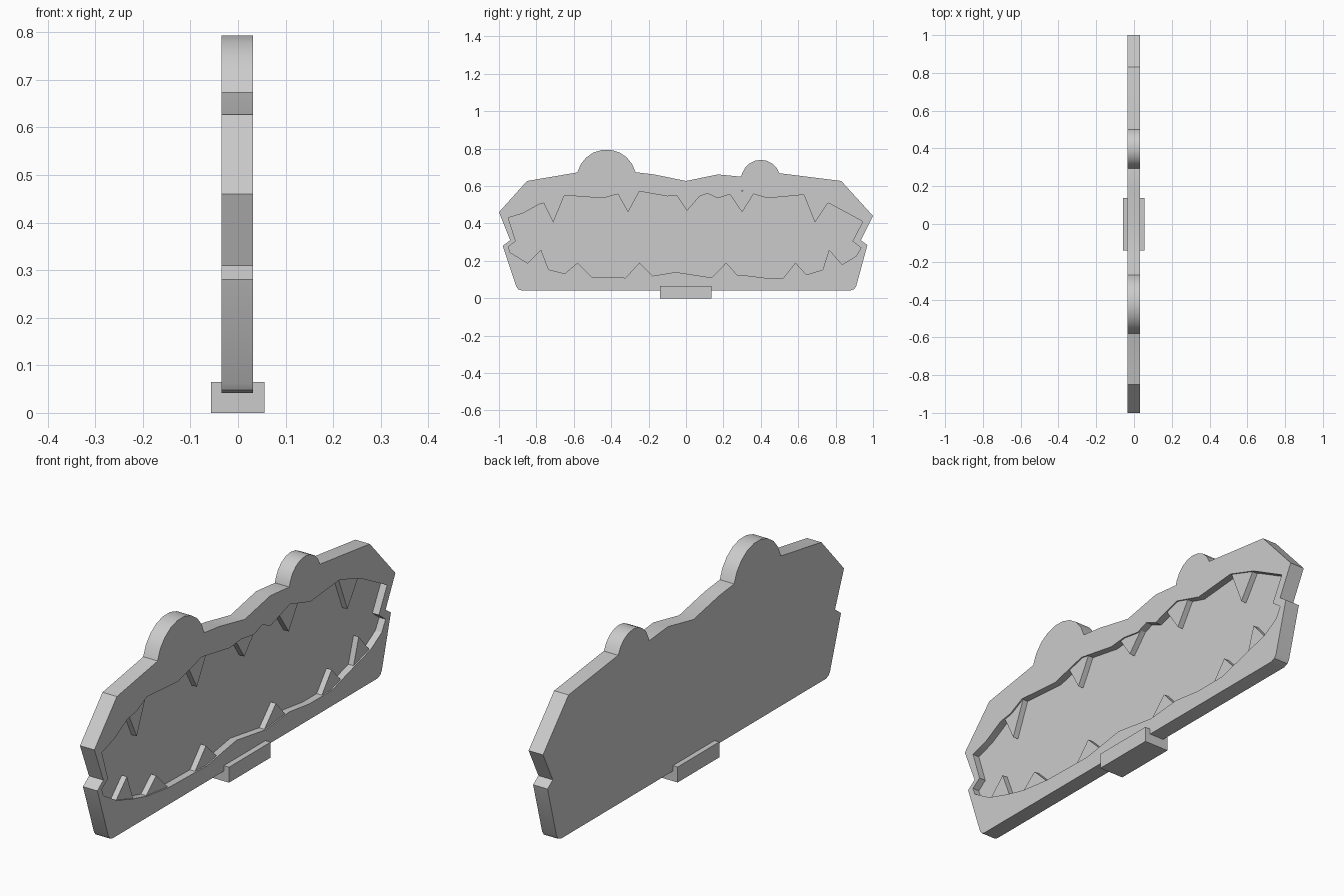
import bpy, bmesh, math

BACK, FRONT, FLOOR, TOOTH = -0.035, 0.032, 0.002, 0.026


def prism(name, profile, x0, x1):
    """Extrude a (y, z) profile along x."""
    bm = bmesh.new()
    face = bm.faces.new([bm.verts.new((x0, y, z)) for y, z in profile])
    ext = bmesh.ops.extrude_face_region(bm, geom=[face])
    for v in ext["geom"]:
        if isinstance(v, bmesh.types.BMVert):
            v.co.x = x1
    bmesh.ops.recalc_face_normals(bm, faces=bm.faces)
    mesh = bpy.data.meshes.new(name)
    bm.to_mesh(mesh)
    bm.free()
    ob = bpy.data.objects.new(name, mesh)
    bpy.context.collection.objects.link(ob)
    return ob


def bump(cy, cz, r, a0, a1, n):
    """Rounded eye bump, left to right."""
    angles = [math.radians(a0 + (a1 - a0) * i / n) for i in range(n + 1)]
    return [(cy + r * math.cos(a), cz + r * math.sin(a)) for a in angles]


# Head silhouette with two eye bumps
outline = [(-0.98, 0.28), (-0.94, 0.31), (-1, 0.46), (-0.85, 0.627), (-0.585, 0.672)]
outline += bump(-0.425, 0.635, 0.16, 166, 14, 9)
outline += [(-0.17, 0.662), (0, 0.627), (0.17, 0.662), (0.295, 0.65)]
outline += bump(0.4, 0.635, 0.105, 162, 18, 8)
outline += [(0.51, 0.667), (0.83, 0.627), (1, 0.44), (0.935, 0.31), (0.97, 0.285),
            (0.91, 0.065), (0.9, 0.049), (0.88, 0.042),
            (-0.88, 0.042), (-0.897, 0.048), (-0.907, 0.062)]
plate = prism("head_plate", outline, BACK, FRONT)

# Mouth recess cut into the +x face
upper = [(-0.91, 0.305), (-0.95, 0.43), (-0.87, 0.455), (-0.78, 0.505), (-0.72, 0.515),
         (-0.65, 0.55), (-0.445, 0.535), (-0.285, 0.578), (-0.1, 0.545), (-0.025, 0.553),
         (0.06, 0.54), (0.115, 0.56), (0.17, 0.535), (0.3, 0.576), (0.435, 0.535),
         (0.63, 0.553), (0.77, 0.505), (0.945, 0.41)]
lower = [(0.89, 0.305), (0.935, 0.27), (0.91, 0.225), (0.835, 0.18), (0.725, 0.15),
         (0.58, 0.108), (0.43, 0.108), (0.295, 0.125), (0.14, 0.11), (-0.055, 0.14),
         (-0.25, 0.108), (-0.5, 0.113), (-0.64, 0.13), (-0.74, 0.155), (-0.85, 0.19),
         (-0.94, 0.245), (-0.95, 0.275)]
cutter = prism("mouth_cutter", upper + lower, FLOOR, 0.1)
cutter.hide_render = True
mod = plate.modifiers.new("mouth", "BOOLEAN")
mod.operation, mod.solver, mod.object = "DIFFERENCE", "EXACT", cutter
bpy.context.view_layer.objects.active = plate
plate.select_set(True)
bpy.ops.object.modifier_apply(modifier="mouth")
bpy.data.objects.remove(cutter)
bpy.ops.object.shade_smooth_by_angle(angle=math.radians(25))

# Teeth: base, tip, base; bases run on into the rim
teeth = [
    ((-0.76, 0.507), (-0.71, 0.405), (-0.65, 0.55)),
    ((-0.365, 0.558), (-0.31, 0.46), (-0.25, 0.57)),
    ((-0.05, 0.55), (0.005, 0.467), (0.07, 0.542)),
    ((0.235, 0.555), (0.3, 0.46), (0.36, 0.555)),
    ((0.63, 0.553), (0.69, 0.405), (0.76, 0.51)),
    ((-0.845, 0.19), (-0.775, 0.26), (-0.735, 0.155)),
    ((-0.65, 0.13), (-0.58, 0.19), (-0.505, 0.115)),
    ((-0.32, 0.112), (-0.25, 0.19), (-0.18, 0.12)),
    ((0.14, 0.112), (0.215, 0.19), (0.275, 0.123)),
    ((0.52, 0.108), (0.585, 0.19), (0.645, 0.125)),
    ((0.73, 0.15), (0.765, 0.26), (0.835, 0.18)),
]
for i, (a, tip, b) in enumerate(teeth):
    ends = [tuple(p[k] + 0.2 * (p[k] - tip[k]) for k in (0, 1)) for p in (a, b)]
    prism(f"tooth_{i + 1}", [ends[0], tip, ends[1]], FLOOR - 0.005, TOOTH)

# Foot block
prism("foot", [(-0.14, 0), (0.137, 0), (0.137, 0.065), (-0.14, 0.065)], -0.057, 0.056)
